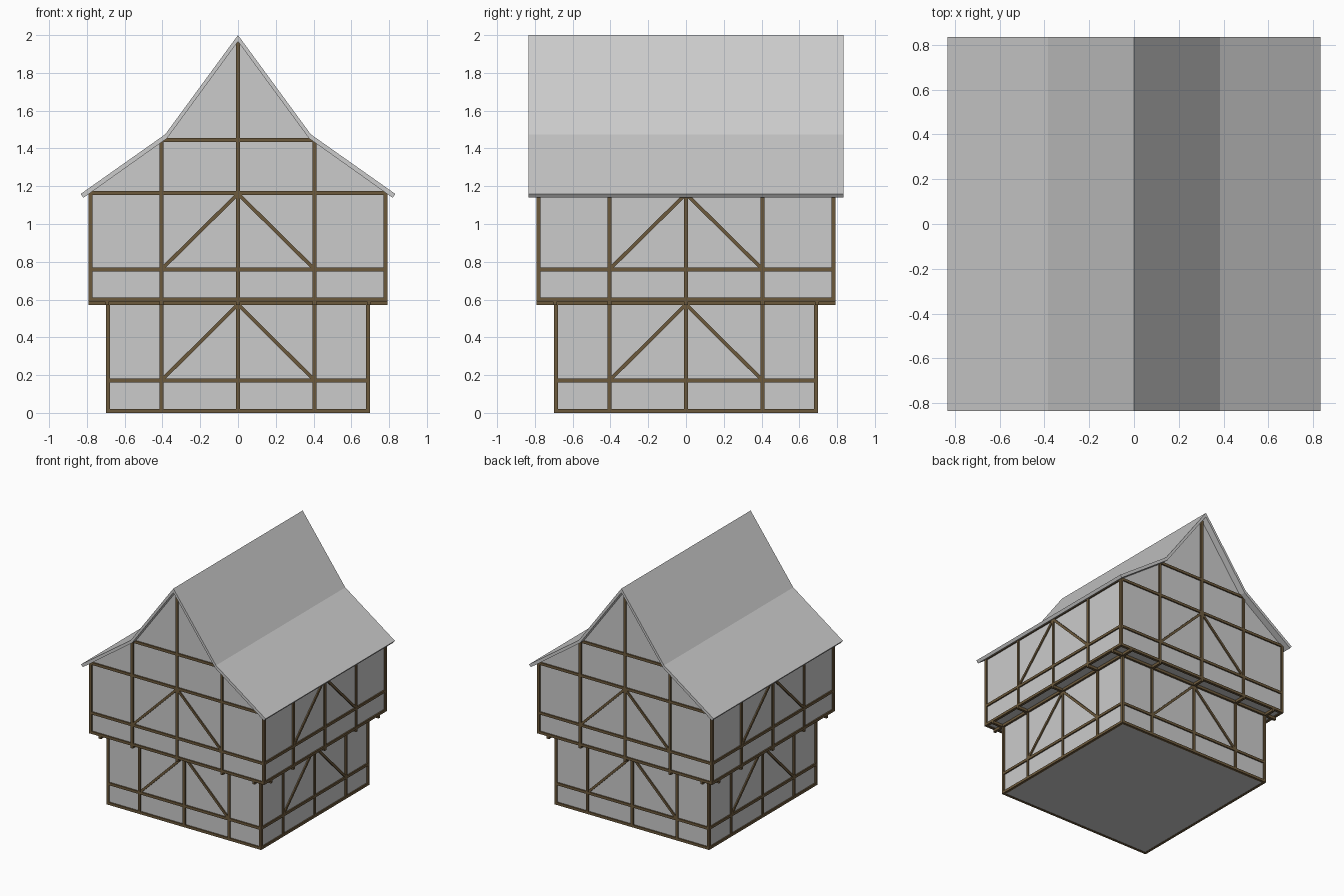
import bpy, bmesh
from mathutils import Vector, Matrix
from math import pi

if "Cube" in bpy.data.objects:
    bpy.data.objects.remove(bpy.data.objects["Cube"])

T = 0.021            # timber thickness
LOW, UP = 0.688, 0.78  # half widths of the lower and upper storey
POST = 0.405         # offset of the intermediate posts

wood = bpy.data.materials.new("dark_timber")
wood.diffuse_color = (0.15, 0.10, 0.045, 1)
wood.use_nodes = True
wood.node_tree.nodes["Principled BSDF"].inputs["Base Color"].default_value = wood.diffuse_color


def finish(name, bm, mat=None):
    bmesh.ops.recalc_face_normals(bm, faces=bm.faces)
    me = bpy.data.meshes.new(name)
    bm.to_mesh(me)
    bm.free()
    ob = bpy.data.objects.new(name, me)
    bpy.context.collection.objects.link(ob)
    if mat:
        me.materials.append(mat)
    return ob


def prism(name, profile, depth):
    """Extrude an x-z profile along y, centred on y = 0."""
    bm = bmesh.new()
    face = bm.faces.new([bm.verts.new((x, -depth, z)) for x, z in profile])
    ext = bmesh.ops.extrude_face_region(bm, geom=[face])["geom"]
    bmesh.ops.translate(bm, vec=(0, 2 * depth, 0),
                        verts=[v for v in ext if isinstance(v, bmesh.types.BMVert)])
    return finish(name, bm)


def symmetric(half):
    """Mirror a half profile that runs to the middle, x >= 0."""
    return half + [(-x, z) for x, z in reversed(half) if x > 0]


def beam(bm, a, b, y, turn=0.0, t=T):
    """Square timber between two x-z points on the plane y, turned about z."""
    a, b = Vector((a[0], y, a[1])), Vector((b[0], y, b[1]))
    d = b - a
    x_axis = d.normalized()
    side = Vector((0, 1, 0))
    rot = Matrix((x_axis, side, x_axis.cross(side))).transposed().to_4x4()
    m = (Matrix.Rotation(turn, 4, 'Z') @ Matrix.Translation((a + b) / 2)
         @ rot @ Matrix.Diagonal((d.length, t, t, 1)))
    bmesh.ops.create_cube(bm, size=1, matrix=m)


def storey_frame(name, w, sill, rail, head, plate):
    """Posts, rails and braces on all four walls of one storey."""
    bm = bmesh.new()
    for k in range(4):
        r = k * pi / 2
        for z in [sill, rail] + ([head] if plate else []):
            beam(bm, (-w - T / 2, z), (w + T / 2, z), -w, r)
        for x in (-w, -POST, 0, POST):
            beam(bm, (x, sill - T / 2), (x, head), -w, r)
        for s in (-1, 1):
            beam(bm, (0, head - 0.005), (s * POST, rail), -w, r, 0.019)
    return finish(name, bm, wood)


# plastered walls
prism("lower_walls", [(-LOW, 0.002), (LOW, 0.002), (LOW, 0.6), (-LOW, 0.6)], LOW)
prism("upper_walls_and_gables",
      symmetric([(UP, 0.597), (UP, 1.167), (0.377, 1.454), (0, 1.967)]), UP)

# bent gable roof shell
outer = [(0.833, 1.159), (0.385, 1.475), (0, 2.0)]
inner = [(-0.818, 1.139), (-0.376, 1.453), (0, 1.966), (0.376, 1.453), (0.818, 1.139)]
prism("roof", symmetric(outer) + inner, 0.834)

# timber framing of both storeys
storey_frame("lower_timber_frame", LOW, T / 2, 0.172, 0.58, False)
storey_frame("upper_timber_frame", UP, 0.601, 0.76, 1.165, True)

# gable timbers, front and back
bm = bmesh.new()
for r in (0, pi):
    beam(bm, (-0.4, 1.445), (0.4, 1.445), -UP, r)
    beam(bm, (0, 1.16), (0, 1.965), -UP, r)
    for s in (-POST, POST):
        beam(bm, (s, 1.16), (s, 1.445), -UP, r)
finish("gable_timbers", bm, wood)

# crossing floor joists that carry the overhang
bm = bmesh.new()
for r in (0, pi / 2):
    for y in (-LOW - 0.006, -POST, 0, POST, LOW + 0.006):
        beam(bm, (-UP - T / 2, 0.581), (UP + T / 2, 0.581), y, r)
finish("floor_joists", bm, wood)
